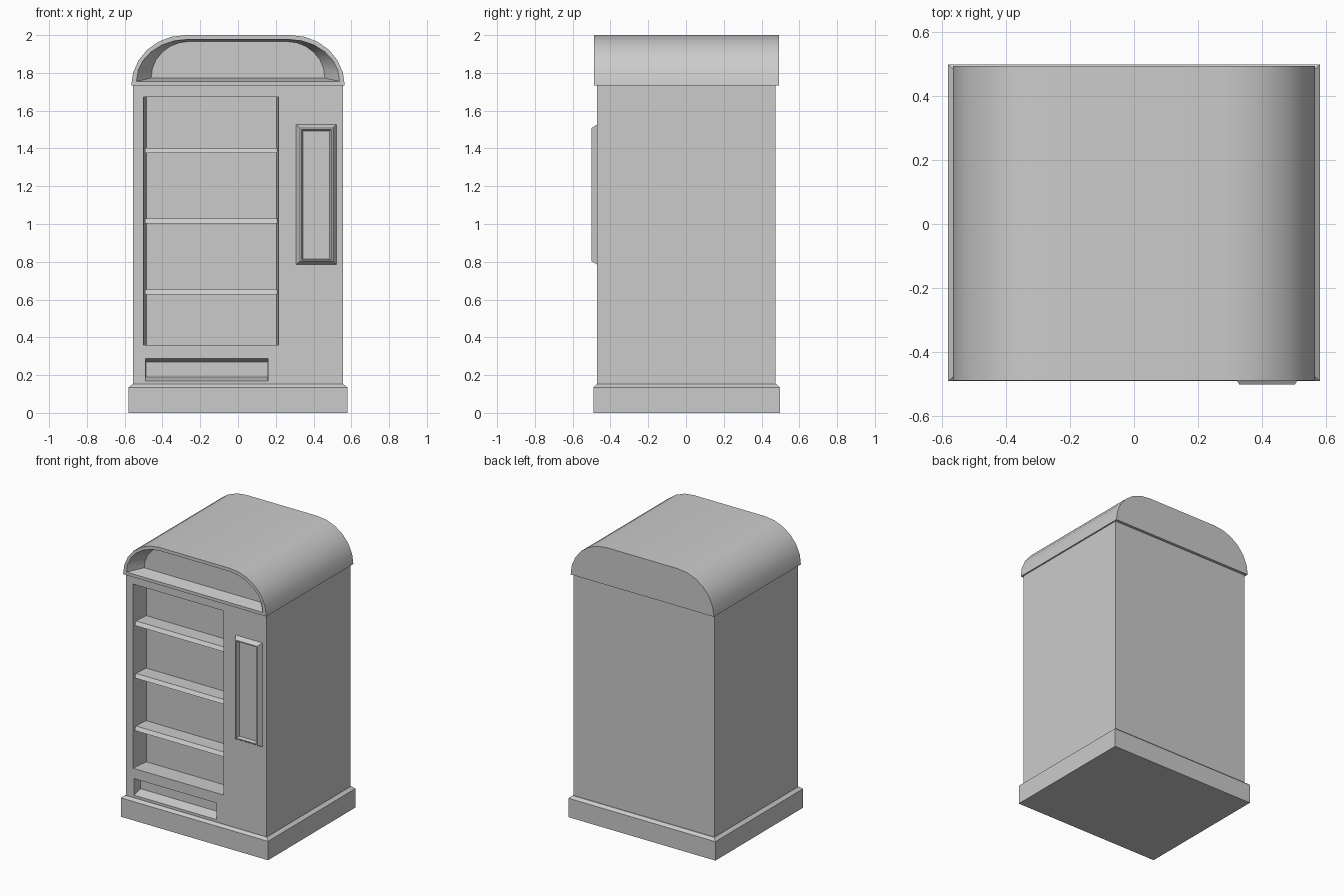
import bpy, bmesh, math

if "Cube" in bpy.data.objects:
    bpy.data.objects.remove(bpy.data.objects["Cube"])


def loft(name, loops):
    """Solid skinned through matching point loops, capped at both ends."""
    bm = bmesh.new()
    rings = [[bm.verts.new(p) for p in loop] for loop in loops]
    n = len(rings[0])
    for a, b in zip(rings, rings[1:]):
        for i in range(n):
            j = (i + 1) % n
            bm.faces.new((a[i], a[j], b[j], b[i]))
    bm.faces.new(rings[0])
    bm.faces.new(rings[-1])
    bmesh.ops.recalc_face_normals(bm, faces=bm.faces)
    mesh = bpy.data.meshes.new(name)
    bm.to_mesh(mesh)
    bm.free()
    obj = bpy.data.objects.new(name, mesh)
    bpy.context.collection.objects.link(obj)
    return obj


def flat(hx, y0, y1, z):
    return [(-hx, y0, z), (hx, y0, z), (hx, y1, z), (-hx, y1, z)]


def upright(x0, x1, z0, z1, y):
    return [(x0, y, z0), (x1, y, z0), (x1, y, z1), (x0, y, z1)]


def arch(hw, flat_hw, z0, z1, y, steps=6):
    """Flat-bottomed profile with elliptical upper corners."""
    right = []
    for i in range(steps + 1):
        t = math.pi / 2 * i / steps
        right.append((flat_hw + (hw - flat_hw) * math.cos(t), y,
                      z0 + (z1 - z0) * math.sin(t)))
    return right + [(-x, py, z) for x, py, z in reversed(right)]


def carve(obj, cutter):
    cutter.hide_render = True
    mod = obj.modifiers.new("recess", 'BOOLEAN')
    mod.operation = 'DIFFERENCE'
    mod.solver = 'EXACT'
    mod.object = cutter
    bpy.context.view_layer.objects.active = obj
    bpy.ops.object.modifier_apply(modifier=mod.name)
    bpy.data.objects.remove(cutter)


# Plinth with chamfered top edge
loft("base", [flat(0.58, -0.49, 0.497, 0), flat(0.58, -0.49, 0.497, 0.135),
              flat(0.558, -0.472, 0.478, 0.152)])

# Cabinet with display window and delivery slot
FRONT = -0.47
cabinet = loft("cabinet", [flat(0.555, FRONT, 0.473, 0.14),
                           flat(0.555, FRONT, 0.473, 1.745)])
carve(cabinet, loft("window_cutter", [
    upright(-0.5, 0.215, 0.36, 1.673, FRONT - 0.05),
    upright(-0.5, 0.215, 0.36, 1.673, FRONT),
    upright(-0.485, 0.203, 0.36, 1.673, FRONT + 0.13)]))
carve(cabinet, loft("slot_cutter", [
    upright(-0.49, 0.158, 0.17, 0.288, FRONT - 0.05),
    upright(-0.49, 0.158, 0.17, 0.288, FRONT),
    upright(-0.488, 0.156, 0.19, 0.27, FRONT + 0.07)]))

# Shelves with sloped front edges
for k, z in enumerate((0.653, 1.028, 1.402)):
    section = [(-0.335, z - 0.025), (-0.462, z - 0.025),
               (-0.445, z), (-0.335, z)]
    loft(f"shelf_{k + 1}", [[(x, y, h) for y, h in section]
                            for x in (-0.492, 0.208)])

# Control panel: bevelled frame with a sunken centre
loft("control_panel", [
    upright(0.308, 0.522, 0.785, 1.527, FRONT + 0.01),
    upright(0.308, 0.522, 0.785, 1.527, FRONT),
    upright(0.328, 0.502, 0.803, 1.508, -0.5),
    upright(0.336, 0.494, 0.81, 1.5, -0.5),
    upright(0.345, 0.484, 0.815, 1.493, FRONT - 0.003)])

# Rounded roof with a tapering sign recess
roof = loft("roof", [arch(0.565, 0.28, 1.733, 2.0, -0.488),
                     arch(0.565, 0.28, 1.733, 2.0, 0.493)])
carve(roof, loft("sign_cutter", [
    arch(0.538, 0.27, 1.755, 1.977, -0.55),
    arch(0.538, 0.27, 1.755, 1.977, -0.488),
    arch(0.46, 0.26, 1.773, 1.966, -0.40)]))
bpy.ops.object.select_all(action='DESELECT')
roof.select_set(True)
bpy.context.view_layer.objects.active = roof
bpy.ops.object.shade_smooth_by_angle(angle=math.radians(30))
